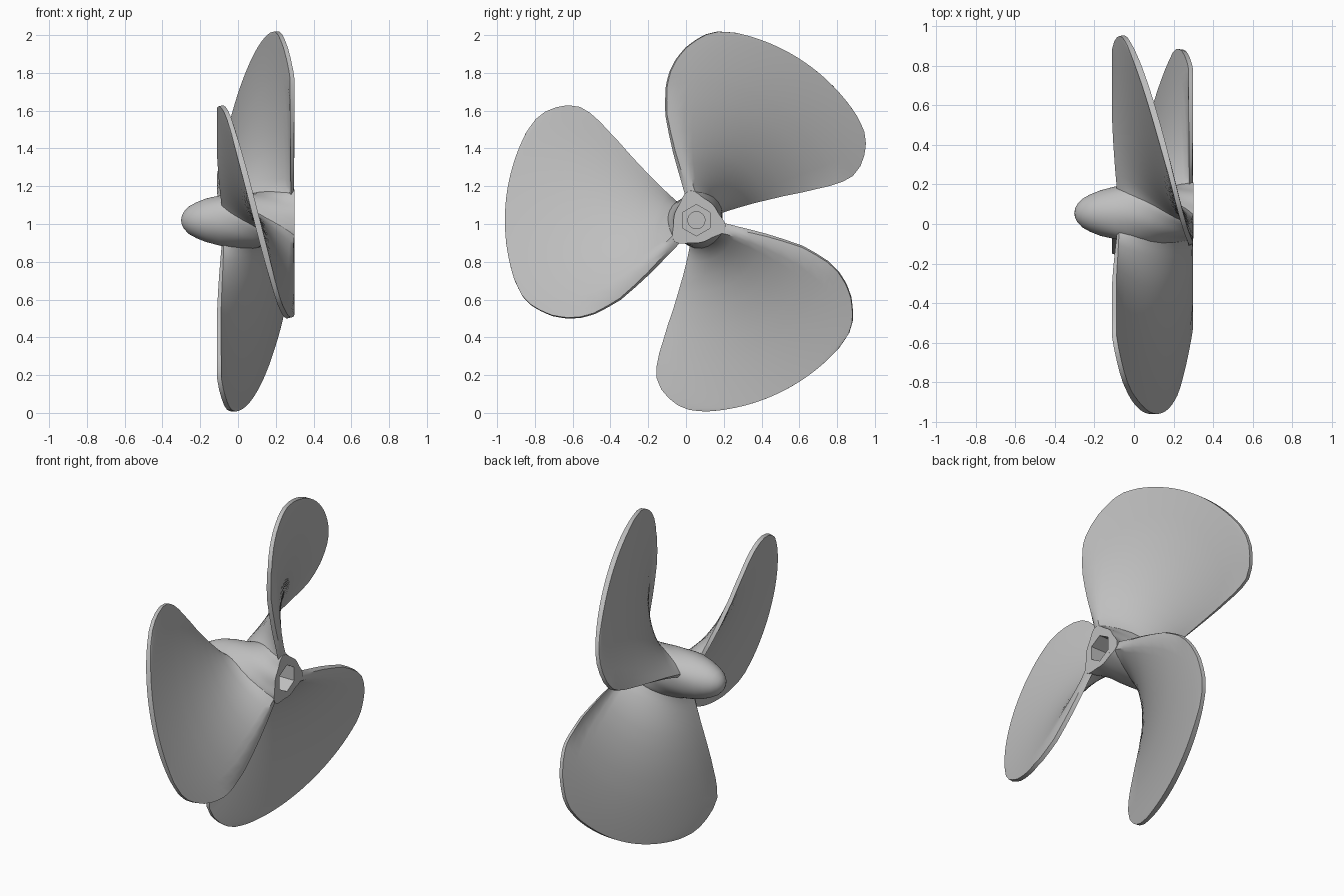
import bpy, bmesh
from math import sin, cos, pi, radians, exp
from mathutils import Vector

if "Cube" in bpy.data.objects:
    bpy.data.objects.remove(bpy.data.objects["Cube"], do_unlink=True)

AXIS_Y, AXIS_Z = 0.055, 1.02      # shaft line, parallel to x
MID_X = 0.1                       # blade centre along the shaft
PITCH = 0.2 / radians(44)         # axial travel per radian of twist

metal = bpy.data.materials.new("grey_metal")
metal.use_nodes = True
grey = (0.52, 0.52, 0.52, 1)
metal.diffuse_color = grey
metal.node_tree.nodes["Principled BSDF"].inputs["Base Color"].default_value = grey


def polar(x, r, a):
    return Vector((x, AXIS_Y + r * cos(a), AXIS_Z + r * sin(a)))


def finish(bm, name):
    bmesh.ops.recalc_face_normals(bm, faces=bm.faces)
    mesh = bpy.data.meshes.new(name)
    bm.to_mesh(mesh)
    bm.free()
    mesh.materials.append(metal)
    obj = bpy.data.objects.new(name, mesh)
    bpy.context.collection.objects.link(obj)
    bpy.ops.object.select_all(action='DESELECT')
    obj.select_set(True)
    bpy.context.view_layer.objects.active = obj
    bpy.ops.object.shade_smooth_by_angle(angle=radians(35))


# Blade outline: radius, trailing angle, leading angle
OUTLINE = [(0.10, -50, 40), (0.15, -50, 40), (0.22, -49, 41), (0.38, -48, 43),
           (0.58, -46, 44.8), (0.73, -42.5, 45.3), (0.80, -40, 45), (0.86, -37, 44),
           (0.915, -33.5, 41.5), (0.955, -30, 38.5), (0.985, -27, 35.5),
           (1.005, -23.5, 32), (1.014, -18, 27)]
COLS = 20


def blade_point(r, theta, heading):
    x = max(-0.1, min(0.287, MID_X - PITCH * theta))
    return polar(x, r, heading - theta)


def blade_normal(r, theta, heading):
    a = heading - theta
    along = Vector((0, cos(a), sin(a)))
    around = Vector((-PITCH, r * sin(a), -r * cos(a)))
    return along.cross(around).normalized()


def blade(name, heading):
    rows = []
    for (r0, l0, h0), (r1, l1, h1) in zip(OUTLINE, OUTLINE[1:]):
        for t in (0, 0.5):
            rows.append((r0 + (r1 - r0) * t, l0 + (l1 - l0) * t, h0 + (h1 - h0) * t))
    rows.append(OUTLINE[-1])
    bm = bmesh.new()
    sheets = []
    for side in (-1, 1):
        sheet = []
        for r, low, high in rows:
            line = []
            for j in range(COLS + 1):
                u = j / COLS
                theta = radians(low + (high - low) * u)
                belly = 1 - (2 * u - 1) ** 4
                # thin plate that flares into the hub
                half = 0.012 + 0.004 * belly + 0.03 * belly * exp((0.12 - r) / 0.06)
                p = blade_point(r, theta, heading)
                n = blade_normal(r, theta, heading)
                line.append(bm.verts.new(p + n * half * side))
            sheet.append(line)
        sheets.append(sheet)
        for a, b in zip(sheet, sheet[1:]):
            for j in range(COLS):
                bm.faces.new((a[j], a[j + 1], b[j + 1], b[j]))
    # rim joining both sheets

    def loop(s):
        return (s[0] + [row[-1] for row in s[1:-1]] + s[-1][::-1]
                + [row[0] for row in s[-2:0:-1]])
    back, front = loop(sheets[0]), loop(sheets[1])
    for i in range(len(back)):
        k = (i + 1) % len(back)
        bm.faces.new((back[i], back[k], front[k], front[i]))
    finish(bm, name)


HEADINGS = {"upper_blade": radians(60), "front_blade": radians(180),
            "lower_blade": radians(300)}
for blade_name, blade_heading in HEADINGS.items():
    blade(blade_name, blade_heading)


# Hub: rounded nose, swirling ridges under the blades, hexagonal socket and bore
def ridge(x, a):
    centre = HEADINGS["upper_blade"] + (x - MID_X) / PITCH
    grow = max(0, min(1, (x + 0.15) / 0.4))
    return 0.04 * grow * ((1 + cos(3 * (a - centre))) / 2) ** 3


def hexagon(a, corner):
    step = pi / 3
    return corner * cos(step / 2) / cos((a - pi / 2) % step - step / 2)


SEG = 72
BODY = [(-0.297, 0.025), (-0.285, 0.047), (-0.26, 0.073), (-0.22, 0.095),
        (-0.17, 0.115), (-0.1, 0.13), (-0.04, 0.135), (0.02, 0.137), (0.08, 0.137),
        (0.14, 0.134), (0.2, 0.129), (0.25, 0.124), (0.3, 0.12)]
bm = bmesh.new()
angles = [2 * pi * i / SEG for i in range(SEG)]
rings = [[bm.verts.new(polar(x, r + ridge(x, a), a)) for a in angles] for x, r in BODY]
for x in (0.3, 0.16):
    rings.append([bm.verts.new(polar(x, hexagon(a, 0.083), a)) for a in angles])
for x in (0.16, 0.0):
    rings.append([bm.verts.new(polar(x, 0.045, a)) for a in angles])
for a, b in zip(rings, rings[1:]):
    for i in range(SEG):
        k = (i + 1) % SEG
        bm.faces.new((a[i], a[k], b[k], b[i]))
tip = bm.verts.new(polar(-0.302, 0, 0))
for i in range(SEG):
    bm.faces.new((tip, rings[0][(i + 1) % SEG], rings[0][i]))
bm.faces.new(rings[-1])
finish(bm, "hub")
